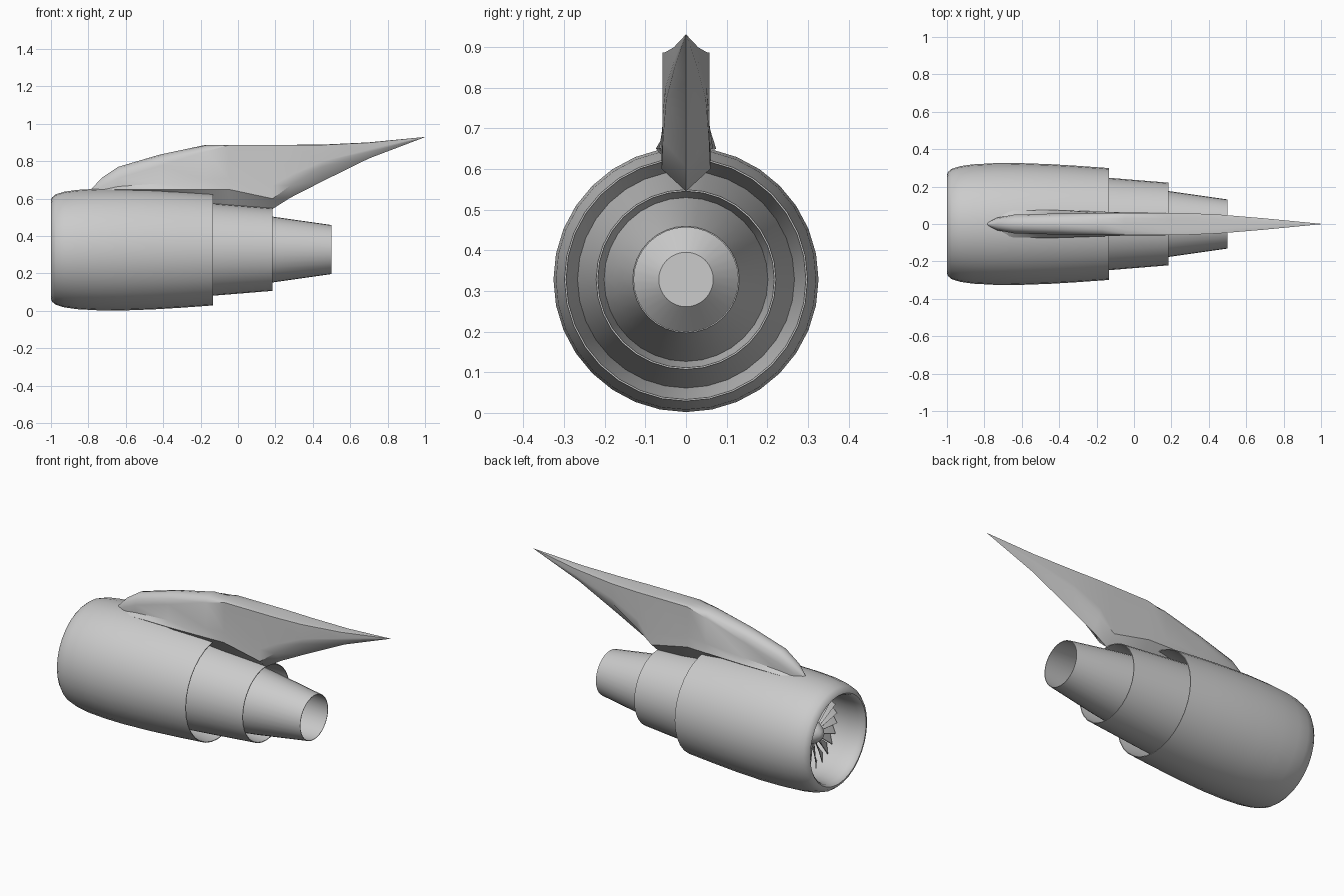
import bpy, bmesh, math
from mathutils import Matrix, Vector

if "Cube" in bpy.data.objects:
    bpy.data.objects.remove(bpy.data.objects["Cube"], do_unlink=True)

AXIS_Z = 0.328
SIDES = 32

metal = bpy.data.materials.new("light grey metal")
metal.use_nodes = True
GREY = (0.6, 0.6, 0.6, 1)
metal.diffuse_color = GREY
metal.node_tree.nodes["Principled BSDF"].inputs["Base Color"].default_value = GREY


def finish(name, bm, angle=35):
    bmesh.ops.remove_doubles(bm, verts=bm.verts, dist=1e-5)
    bmesh.ops.recalc_face_normals(bm, faces=bm.faces)
    mesh = bpy.data.meshes.new(name)
    bm.to_mesh(mesh)
    bm.free()
    mesh.materials.append(metal)
    obj = bpy.data.objects.new(name, mesh)
    bpy.context.collection.objects.link(obj)
    bpy.ops.object.select_all(action='DESELECT')
    obj.select_set(True)
    bpy.context.view_layer.objects.active = obj
    bpy.ops.object.shade_smooth_by_angle(angle=math.radians(angle))
    return obj


def lathe(name, profile, closed=False):
    """Spin (x, radius) points around the engine axis."""
    bm = bmesh.new()
    pts = [bm.verts.new((x, 0, r)) for x, r in profile]
    if closed:
        pts.append(pts[0])
    edges = [bm.edges.new(pair) for pair in zip(pts, pts[1:])]
    bmesh.ops.spin(bm, geom=list(set(pts)) + edges, cent=(0, 0, 0), axis=(1, 0, 0),
                   angle=math.tau, steps=SIDES, use_merge=False)
    bmesh.ops.translate(bm, verts=bm.verts, vec=(0, 0, AXIS_Z))
    return finish(name, bm)


# Fan cowl: rounded intake lip, outer skin, bypass duct
lathe("fan_cowl", [
    (-1, .262), (-.995, .278), (-.975, .295), (-.93, .309), (-.86, .319),
    (-.75, .325), (-.62, .326), (-.45, .32), (-.3, .311), (-.135, .299),
    (-.135, .295), (-.4, .265), (-.75, .25), (-.9, .243), (-.96, .246), (-.99, .252)],
    closed=True)

# Core cowl with a bulkhead closing its front
lathe("core_cowl", [(-.4, 0), (-.4, .268), (-.135, .247), (.185, .221),
                    (.185, .217), (-.05, .2)])

# Exhaust nozzle with the closed tail plug deep inside
lathe("exhaust_nozzle", [(-.05, .204), (.185, .176), (.5, .131), (.5, .128),
                         (.1, .165), (0, .165), (.1, .067), (.1, 0)])

# Spinner and hub
lathe("spinner", [(-.9, 0), (-.893, .022), (-.875, .043), (-.85, .06),
                  (-.82, .067), (-.4, .067)])

# Fan blades: twisted thin plates
BLADES = 24
bm = bmesh.new()
for i in range(BLADES):
    turn = Matrix.Rotation(math.tau * i / BLADES, 3, 'X')
    rings = []
    for radius, pitch, chord in ((.06, 25, .05), (.14, 42, .06), (.225, 58, .07)):
        a = math.radians(pitch)
        along = Vector((math.cos(a), math.sin(a), 0)) * chord / 2
        thick = Vector((-math.sin(a), math.cos(a), 0)) * .002
        mid = Vector((-.815, 0, radius))
        rings.append([bm.verts.new(turn @ (mid + s * along + t * thick))
                      for s, t in ((-1, -1), (1, -1), (1, 1), (-1, 1))])
    for low, high in zip(rings, rings[1:]):
        for k in range(4):
            n = (k + 1) % 4
            bm.faces.new((low[k], low[n], high[n], high[k]))
    bm.faces.new(rings[-1])
bmesh.ops.translate(bm, verts=bm.verts, vec=(0, 0, AXIS_Z))
finish("fan_blades", bm)

# Pylon stations: x, bottom, shoulder, top, base half width, top half width, corner rounding
stations = [
    (-.785, .60, .62, .65, .012, .008, .015),
    (-.73, .60, .64, .71, .05, .034, .045),
    (-.64, .60, .65, .77, .073, .05, .06),
    (-.42, .60, .65, .835, .074, .056, .06),
    (-.17, .56, .65, .888, .066, .058, .035),
    (-.05, .55, .65, .888, .062, .058, .002),
    (.185, .545, .60, .888, .06, .058, .002),
    (.28, .605, .67, .888, .057, .058, .002),
    (.45, .692, .77, .889, .049, .051, .002),
    (.7, .815, .85, .901, .028, .03, .002),
    (1, .929, .9295, .93, .001, .001, .0002),
]
bm = bmesh.new()
rings = []
for x, bottom, shoulder, top, base, cap, rnd in stations:
    half = [(base, shoulder), (cap, shoulder + (top - rnd - shoulder) * .25),
            (cap, top - rnd), (cap * .85, top - rnd * .45), (cap * .5, top - rnd * .1)]
    outline = [(0, bottom)] + half + [(0, top)] + [(-y, z) for y, z in reversed(half)]
    rings.append([bm.verts.new((x, y, z)) for y, z in outline])
for a, b in zip(rings, rings[1:]):
    for k in range(len(a)):
        n = (k + 1) % len(a)
        bm.faces.new((a[k], a[n], b[n], b[k]))
bm.faces.new(rings[0])
bm.faces.new(rings[-1])
finish("pylon", bm, 40)
